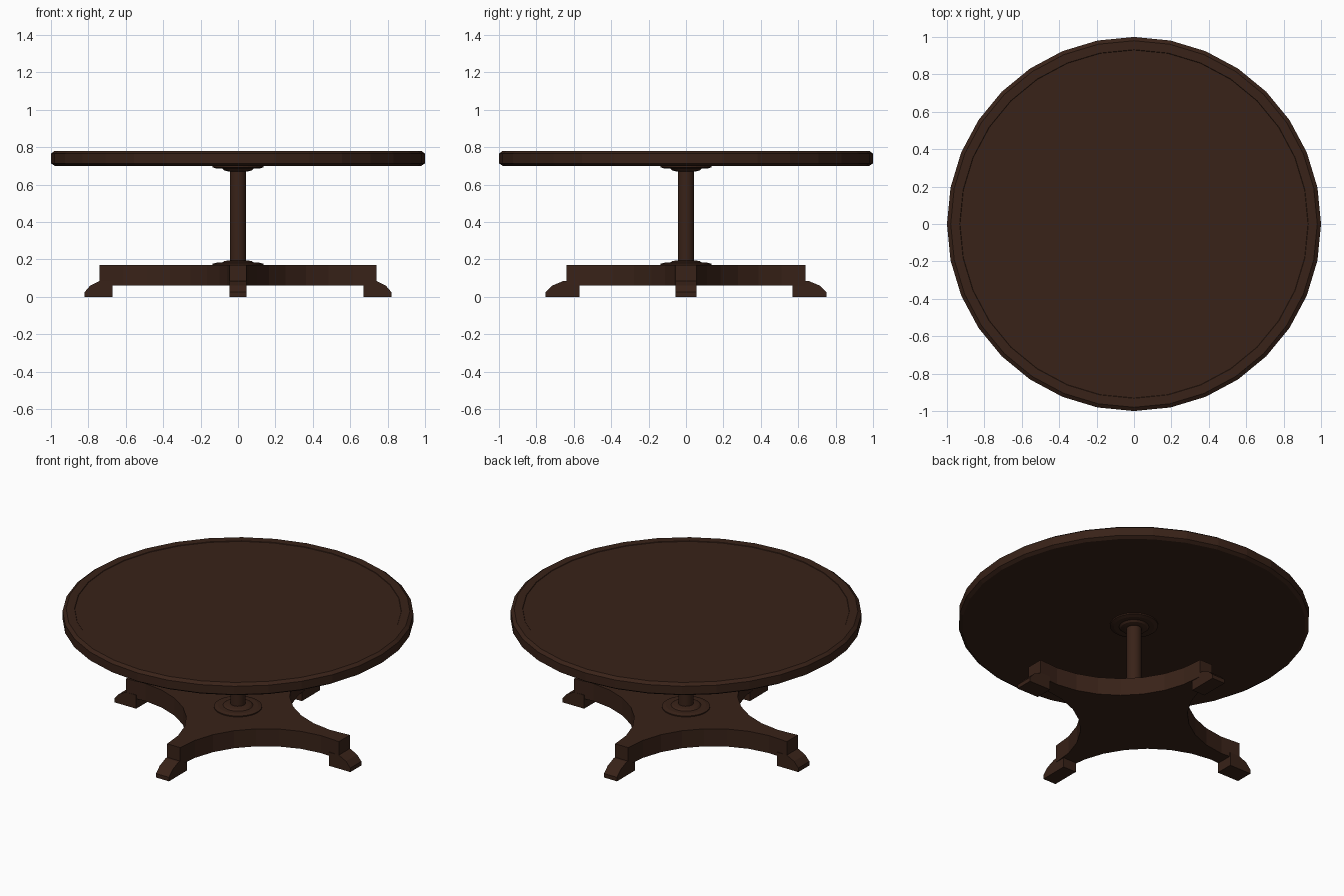
import bpy, bmesh, math
from mathutils import Vector

if "Cube" in bpy.data.objects:
    bpy.data.objects.remove(bpy.data.objects["Cube"])

wood = bpy.data.materials.new("dark_wood")
wood.diffuse_color = (0.040, 0.016, 0.009, 1)
wood.use_nodes = True
wood.node_tree.nodes["Principled BSDF"].inputs["Base Color"].default_value = wood.diffuse_color


def finish(name, bm, smooth=False):
    bmesh.ops.recalc_face_normals(bm, faces=bm.faces)
    me = bpy.data.meshes.new(name)
    bm.to_mesh(me)
    bm.free()
    me.materials.append(wood)
    ob = bpy.data.objects.new(name, me)
    bpy.context.collection.objects.link(ob)
    if smooth:
        bpy.context.view_layer.objects.active = ob
        ob.select_set(True)
        bpy.ops.object.shade_smooth_by_angle(angle=math.radians(30))
        ob.select_set(False)
    return ob


def lathe(name, profile, sides, smooth=False):
    """Turn an (r, z) profile around z and cap both ends."""
    bm = bmesh.new()
    rings = []
    for r, z in profile:
        rings.append([bm.verts.new((r * math.cos(math.tau * i / sides),
                                    r * math.sin(math.tau * i / sides), z))
                      for i in range(sides)])
    for a, b in zip(rings, rings[1:]):
        for i in range(sides):
            j = (i + 1) % sides
            bm.faces.new((a[i], a[j], b[j], b[i]))
    bm.faces.new(rings[0][::-1])
    bm.faces.new(rings[-1])
    return finish(name, bm, smooth)


def prism(name, points, offset):
    """Extrude a flat outline by an offset vector."""
    bm = bmesh.new()
    face = bm.faces.new([bm.verts.new(p) for p in points])
    ext = bmesh.ops.extrude_face_region(bm, geom=[face])
    verts = [v for v in ext["geom"] if isinstance(v, bmesh.types.BMVert)]
    bmesh.ops.translate(bm, verts=verts, vec=offset)
    return finish(name, bm)


# Round top with chamfered rim and a shallow inset panel
lathe("table_top", [(0.98, 0.70), (1.0, 0.713), (1.0, 0.765), (0.98, 0.78),
                    (0.932, 0.78), (0.93, 0.777)], 32)

# Turned column with stepped collars at both ends
lathe("column", [(0.044, 0.16), (0.044, 0.71)], 24, True)
collar = [(0.137, 0.0), (0.137, 0.008), (0.115, 0.014), (0.085, 0.014),
          (0.075, 0.022), (0.055, 0.026)]
lathe("lower_collar", [(r, 0.168 + z) for r, z in collar], 32)
lathe("upper_collar", [(r, 0.702 - z * 1.2) for r, z in collar], 32)

# Four-armed base slab: concave arc in each quadrant
AX, AY, WX, WY = 0.74, 0.64, 0.055, 0.045   # arm reach and half widths
a, b = Vector((AX, WX)), Vector((WY, AY))
chord = b - a
sag = 0.214
radius = (chord.length ** 2 / 4 + sag ** 2) / (2 * sag)
normal = Vector((chord.y, -chord.x)).normalized()
centre = (a + b) / 2 + normal * (radius - sag)
half = math.asin(chord.length / 2 / radius)
mid = math.atan2(-normal.y, -normal.x)
arc = []
for i in range(9):
    t = mid + half - 2 * half * i / 8
    arc.append((centre.x + radius * math.cos(t), centre.y + radius * math.sin(t)))
if (Vector(arc[0]) - a).length > (Vector(arc[-1]) - a).length:
    arc.reverse()
outline = []
for sx, sy in ((1, 1), (-1, 1), (-1, -1), (1, -1)):
    pts = [(sx * x, sy * y, 0.06) for x, y in arc]
    outline += pts if sx * sy > 0 else pts[::-1]
prism("base_slab", outline, (0, 0, 0.11))

# Feet: one profile swept across each arm end
side = [(0.67, 0), (0.82, 0), (0.82, 0.025), (0.79, 0.06), (0.74, 0.085), (0.67, 0.085)]
for s, word in ((1, "right"), (-1, "left")):
    prism(word + "_foot", [(s * x, -WX, z) for x, z in side], (0, 2 * WX, 0))
for s, word in ((1, "back"), (-1, "front")):
    prism(word + "_foot", [(-WY, s * (0.57 + (x - 0.67) * 1.2), z) for x, z in side],
          (2 * WY, 0, 0))
